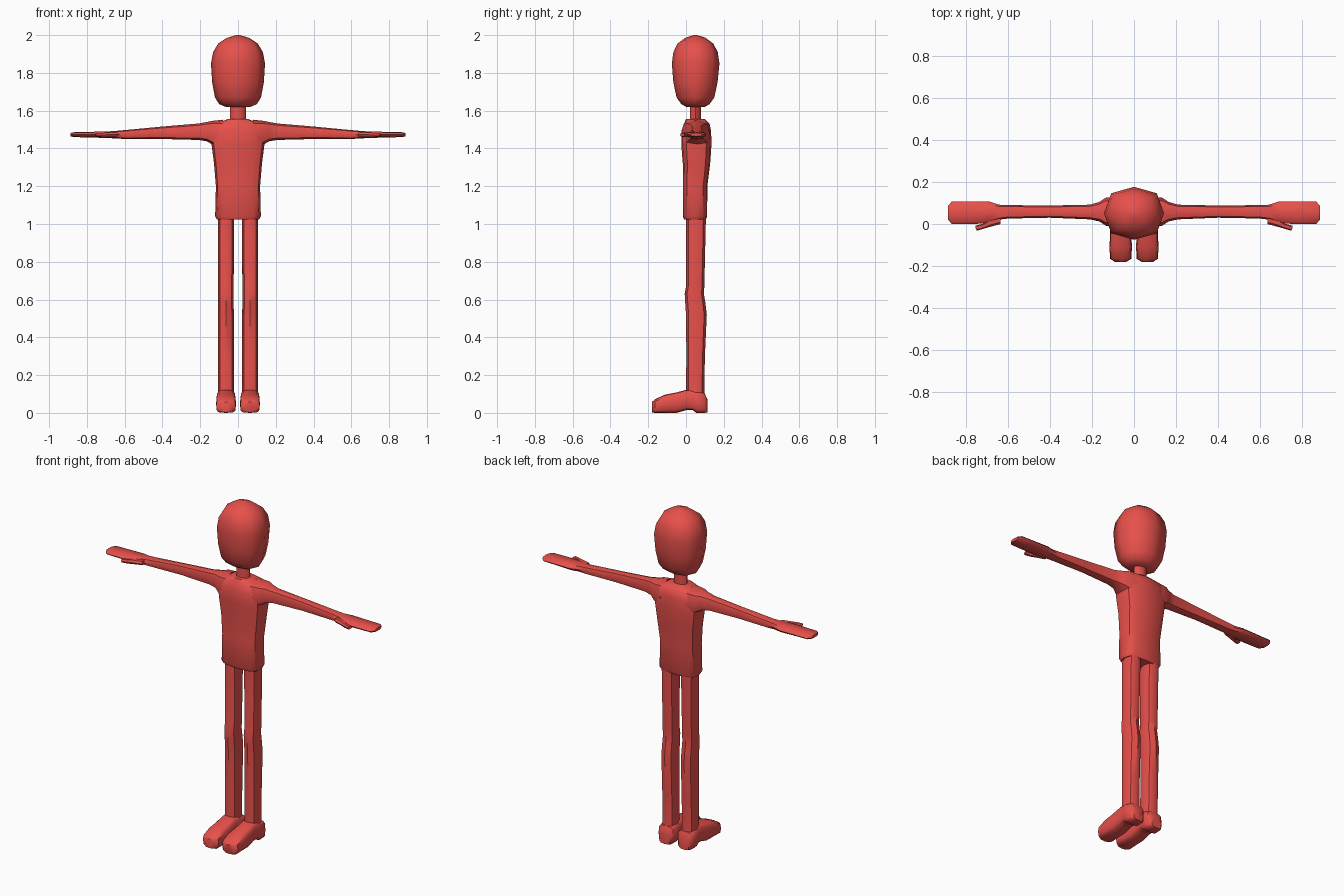
import bpy, bmesh, math

skin = bpy.data.materials.new("red")
skin.diffuse_color = (0.8, 0.08, 0.07, 1)


def power(v, p):
    return math.copysign(abs(v) ** p, v) if abs(v) > 1e-6 else 0.0


def loft(name, axis, rings, sides=8, p=0.8, mirror=False, angle=45):
    """Skin rounded rings (position, u_min, u_max, v_min, v_max) along an axis."""
    bm = bmesh.new()
    loops = []
    for pos, u0, u1, v0, v1 in rings:
        loop = []
        for i in range(sides):
            a = 2 * math.pi * i / sides
            u = (u0 + u1) / 2 + (u1 - u0) / 2 * power(math.cos(a), p)
            v = (v0 + v1) / 2 + (v1 - v0) / 2 * power(math.sin(a), p)
            co = {"x": (pos, u, v), "y": (u, pos, v), "z": (u, v, pos)}[axis]
            loop.append(bm.verts.new(co))
        loops.append(loop)
    for a, b in zip(loops, loops[1:]):
        for i in range(sides):
            j = (i + 1) % sides
            bm.faces.new((a[i], a[j], b[j], b[i]))
    bm.faces.new(loops[0])
    bm.faces.new(loops[-1])
    bmesh.ops.recalc_face_normals(bm, faces=bm.faces)
    me = bpy.data.meshes.new(name)
    bm.to_mesh(me)
    bm.free()
    me.materials.append(skin)
    ob = bpy.data.objects.new(name, me)
    bpy.context.collection.objects.link(ob)
    bpy.ops.object.select_all(action="DESELECT")
    ob.select_set(True)
    bpy.context.view_layer.objects.active = ob
    bpy.ops.object.shade_smooth_by_angle(angle=math.radians(angle))
    if mirror:
        ob.modifiers.new("Mirror", "MIRROR")
    return ob


# Head: faceted egg
loft("head", "z", [
    (1.62, -0.065, 0.065, 0.0, 0.10),
    (1.635, -0.10, 0.10, -0.025, 0.125),
    (1.67, -0.122, 0.122, -0.05, 0.15),
    (1.75, -0.137, 0.137, -0.067, 0.167),
    (1.85, -0.143, 0.143, -0.075, 0.177),
    (1.91, -0.132, 0.132, -0.067, 0.168),
    (1.955, -0.105, 0.105, -0.045, 0.145),
    (1.985, -0.06, 0.06, -0.005, 0.105),
    (2.0, -0.01, 0.01, 0.04, 0.06)], p=0.8, angle=60)

# Neck
loft("neck", "z", [(1.53, -0.042, 0.042, 0.02, 0.08),
                   (1.64, -0.042, 0.042, 0.02, 0.08)], p=1)

# Torso: rounded box, wider at the chest
loft("torso", "z", [
    (1.025, -0.112, 0.112, -0.01, 0.105),
    (1.04, -0.121, 0.121, -0.017, 0.112),
    (1.20, -0.117, 0.117, -0.017, 0.113),
    (1.32, -0.127, 0.127, -0.017, 0.128),
    (1.42, -0.14, 0.14, -0.025, 0.135),
    (1.49, -0.14, 0.14, -0.025, 0.133),
    (1.53, -0.12, 0.12, -0.012, 0.125),
    (1.555, -0.055, 0.055, 0.0, 0.10)], sides=12, p=0.6)

# Arm running into a flat mitten hand
loft("arm", "x", [
    (0.08, -0.02, 0.13, 1.39, 1.552),
    (0.135, -0.008, 0.125, 1.42, 1.546),
    (0.165, 0.012, 0.105, 1.438, 1.54),
    (0.21, 0.022, 0.092, 1.445, 1.532),
    (0.40, 0.03, 0.088, 1.45, 1.516),
    (0.60, 0.026, 0.09, 1.45, 1.497),
    (0.645, 0.02, 0.092, 1.453, 1.493),
    (0.69, 0.003, 0.107, 1.455, 1.49),
    (0.78, 0.0, 0.107, 1.458, 1.488),
    (0.868, 0.0, 0.107, 1.46, 1.486),
    (0.887, 0.022, 0.085, 1.464, 1.482)], p=0.75, mirror=True)

# Thumb
loft("thumb", "x", [
    (0.635, 0.0, 0.04, 1.462, 1.486),
    (0.68, -0.012, 0.03, 1.46, 1.486),
    (0.715, -0.022, 0.002, 1.46, 1.484),
    (0.748, -0.032, -0.006, 1.462, 1.482),
    (0.755, -0.02, -0.007, 1.466, 1.478)], sides=6, mirror=True)

# Leg with slight knee and calf bulges
loft("leg", "z", [
    (0.06, 0.018, 0.108, 0.0, 0.105),
    (0.12, 0.022, 0.106, 0.0, 0.097),
    (0.30, 0.022, 0.106, 0.002, 0.10),
    (0.52, 0.022, 0.106, 0.0, 0.11),
    (0.58, 0.023, 0.105, -0.004, 0.103),
    (0.63, 0.023, 0.105, -0.007, 0.095),
    (0.67, 0.023, 0.105, 0.0, 0.097),
    (1.06, 0.02, 0.107, 0.0, 0.106)], p=0.85, mirror=True)

# Foot with raised arch
loft("foot", "y", [
    (-0.18, 0.035, 0.092, 0.003, 0.058),
    (-0.165, 0.012, 0.115, 0.0, 0.072),
    (-0.11, 0.01, 0.116, 0.0, 0.097),
    (-0.05, 0.012, 0.115, 0.0, 0.108),
    (0.0, 0.014, 0.112, 0.014, 0.122),
    (0.035, 0.014, 0.112, 0.015, 0.122),
    (0.055, 0.012, 0.115, 0.0, 0.118),
    (0.098, 0.014, 0.112, 0.0, 0.105),
    (0.113, 0.03, 0.097, 0.002, 0.072)], sides=12, p=0.5, mirror=True)
